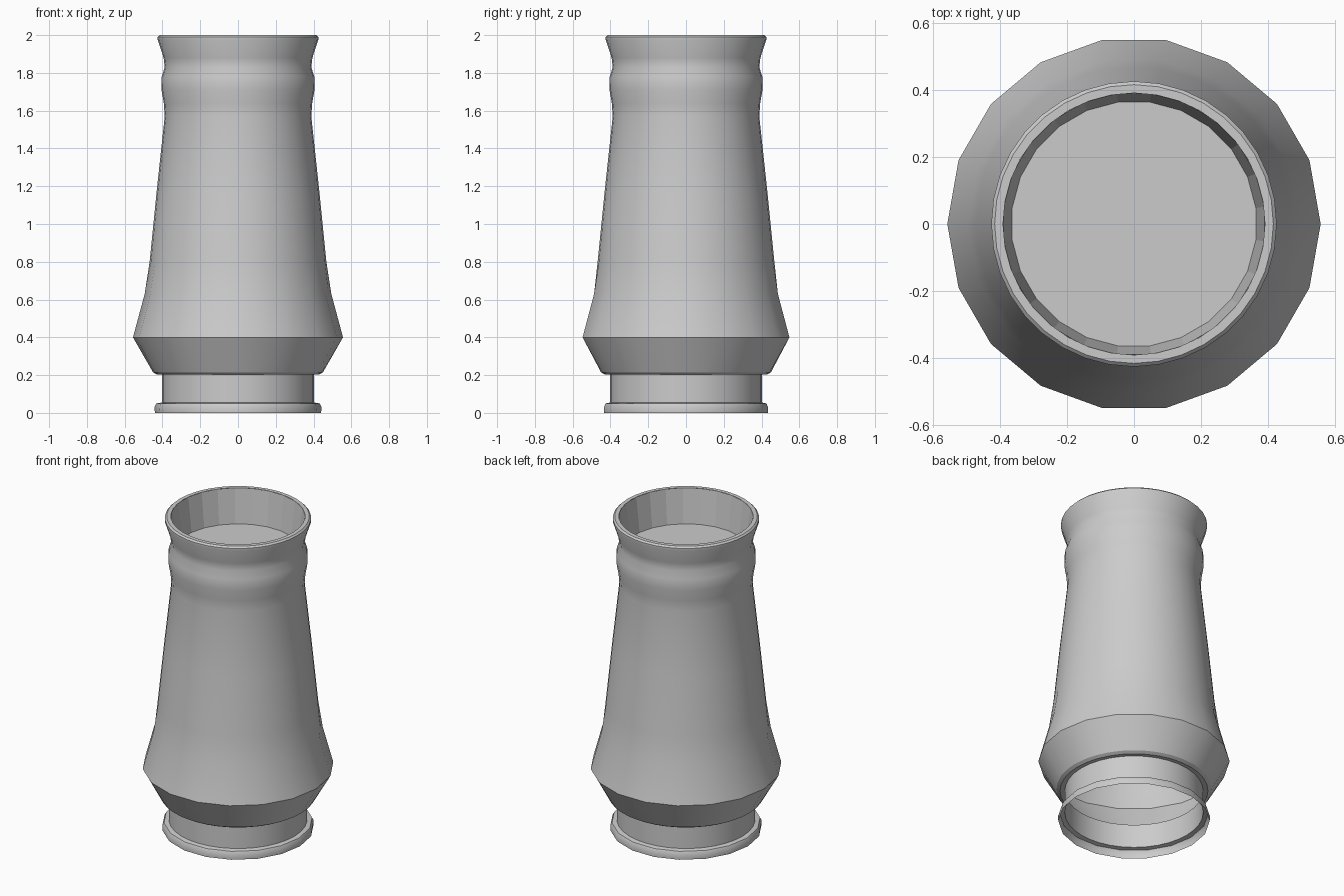
import bpy, bmesh, math

if "Cube" in bpy.data.objects:
    bpy.data.objects.remove(bpy.data.objects["Cube"])


def lathe(name, rings, sides, cap_end=False, offset=0.0, smooth=True, angle=30):
    """Revolve (radius, z, coarse) rings; coarse rings keep half the corners."""
    bm = bmesh.new()
    loops = []
    step = 2 * math.pi / sides
    for r, z, coarse in rings:
        loop = []
        for i in range(sides):
            k = r * math.cos(step) if coarse and i % 2 else r
            a = i * step + offset
            loop.append(bm.verts.new((k * math.cos(a), k * math.sin(a), z)))
        loops.append(loop)
    for lo, hi in zip(loops, loops[1:]):
        for i in range(sides):
            j = (i + 1) % sides
            bm.faces.new((lo[i], lo[j], hi[j], hi[i]))
    if cap_end:
        bm.faces.new(loops[-1])
    mesh = bpy.data.meshes.new(name)
    bm.to_mesh(mesh)
    bm.free()
    obj = bpy.data.objects.new(name, mesh)
    bpy.context.collection.objects.link(obj)
    if smooth:
        bpy.ops.object.select_all(action='DESELECT')
        obj.select_set(True)
        bpy.context.view_layer.objects.active = obj
        bpy.ops.object.shade_smooth_by_angle(angle=math.radians(angle))
    return obj


# Flared foot and straight neck, open underneath
lathe("foot", [
    (0.44, 0.0, True), (0.442, 0.03, True), (0.432, 0.05, True),
    (0.402, 0.055, False), (0.402, 0.205, False),
], 36)

# Body: ledge, belly, long taper, bead and flared rim
lathe("body", [
    (0.402, 0.205, False), (0.43, 0.203, False), (0.45, 0.215, False),
    (0.556, 0.40, True), (0.494, 0.63, True), (0.468, 0.80, False),
    (0.432, 1.16, False), (0.388, 1.57, False), (0.393, 1.64, False),
    (0.405, 1.71, False), (0.404, 1.78, False), (0.388, 1.83, False),
    (0.394, 1.88, False), (0.425, 1.975, False), (0.425, 1.99, False),
    (0.415, 2.0, False), (0.39, 2.0, False),
], 36)

# Faceted inner wall with flat floor
lathe("inner_cup", [
    (0.392, 1.999, False), (0.366, 1.78, False),
], 24, cap_end=True, offset=math.radians(7.5), smooth=False)
